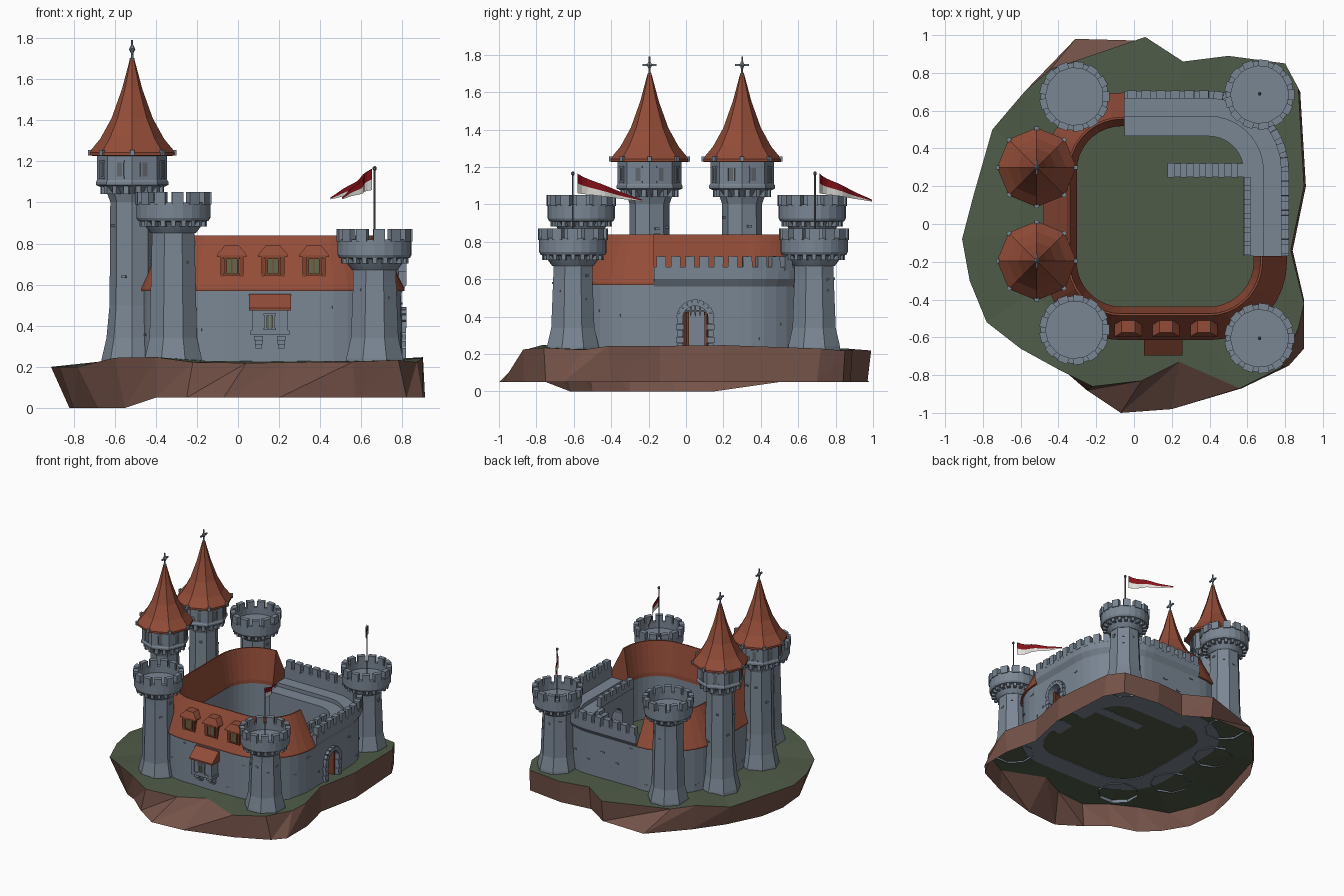
import bpy, bmesh, math, random
from mathutils import Vector, Matrix, Euler

if "Cube" in bpy.data.objects:
    bpy.data.objects.remove(bpy.data.objects["Cube"])
random.seed(4)
pi = math.pi

def mat(name, c):
    m = bpy.data.materials.new(name)
    m.diffuse_color = (*c, 1)
    m.use_nodes = True
    m.node_tree.nodes["Principled BSDF"].inputs["Base Color"].default_value = m.diffuse_color
    return m

STONE = mat("blue_grey_stone", (.195, .24, .295))
ROOF = mat("terracotta_tile", (.29, .073, .04))
GRASS = mat("grass_green", (.078, .105, .064))
SOIL = mat("brown_soil", (.175, .085, .065))
WOOD = mat("red_brown_wood", (.2, .055, .025))
GLASS = mat("olive_glass", (.13, .14, .07))
IRON = mat("grey_iron", (.12, .135, .15))
RED = mat("flag_red", (.24, .006, .01))
WHITE = mat("flag_white", (.75, .74, .7))

def finish(bm, name, *mats, recalc=True):
    if recalc:
        bmesh.ops.recalc_face_normals(bm, faces=bm.faces)
    me = bpy.data.meshes.new(name)
    bm.to_mesh(me)
    bm.free()
    for m in mats:
        me.materials.append(m)
    ob = bpy.data.objects.new(name, me)
    bpy.context.collection.objects.link(ob)
    return ob

def box(bm, loc, size, rot=(0, 0, 0), mi=0):
    M = Matrix.Translation(loc) @ Euler(rot).to_matrix().to_4x4() @ Matrix.Diagonal((*size, 1))
    vs = bmesh.ops.create_cube(bm, size=1, matrix=M)["verts"]
    for f in {f for v in vs for f in v.link_faces}:
        f.material_index = mi

def hull(bm, pts, mi=0):
    vs = [bm.verts.new(p) for p in pts]
    for g in bmesh.ops.convex_hull(bm, input=vs)["geom"]:
        if isinstance(g, bmesh.types.BMFace):
            g.material_index = mi

def lathe(bm, prof, n, x, y, turn=0, bottom=True):
    rings = [[bm.verts.new((x + r * math.cos(turn + 2 * pi * i / n), y + r * math.sin(turn + 2 * pi * i / n), z))
              for i in range(n)] for r, z in prof]
    for a, b in zip(rings, rings[1:]):
        for i in range(n):
            bm.faces.new((a[i], a[(i + 1) % n], b[(i + 1) % n], b[i]))
    bm.faces.new(rings[-1])
    if bottom:
        bm.faces.new(rings[0][::-1])

def sweep(path, prof, name, m):
    bm = bmesh.new()
    rings = [[bm.verts.new((*(p + n * d), z)) for d, z in prof] for p, n in path]
    k = len(prof)
    for a, b in zip(rings, rings[1:]):
        for i in range(k):
            bm.faces.new((a[i], a[(i + 1) % k], b[(i + 1) % k], b[i]))
    bm.faces.new(rings[0])
    bm.faces.new(rings[-1][::-1])
    return finish(bm, name, m)

def corner(cx, cy, a0, a1, r=.4, n=9):
    out = []
    for i in range(n + 1):
        a = math.radians(a0 + (a1 - a0) * i / n)
        u = Vector((math.cos(a), math.sin(a)))
        out.append((Vector((cx, cy)) + u * r, -u))
    return out

def walk(path, step, d=0):
    """evenly spaced points and inward normals along a path offset by d"""
    pts = [(p + n * d, n) for p, n in path]
    total = sum((b[0] - a[0]).length for a, b in zip(pts, pts[1:]))
    cnt = max(1, round(total / step))
    targets = [(i + .5) * total / cnt for i in range(cnt)]
    out, s = [], 0
    for a, b in zip(pts, pts[1:]):
        L = (b[0] - a[0]).length
        out += [(a[0].lerp(b[0], (t - s) / L), a[1].lerp(b[1], (t - s) / L).normalized())
                for t in targets if s <= t < s + L]
        s += L
    return out

# Rocky island: open skirt with grass top (top x, top y, bottom x, bottom y)
EDGE = [(-.44, .82, -.31, .98), (.06, .99, .06, .97), (.26, .86, .25, .85), (.5, .89, .5, .88), (.8, .85, .8, .84),
        (.87, .72, .88, .7), (.9, .2, .91, .2), (.83, -.14, .84, -.14), (.9, -.42, .9, -.4), (.87, -.55, .9, -.66),
        (.78, -.76, .82, -.75), (.56, -.87, .57, -.87), (.24, -.73, .2, -.98), (.04, -.83, -.07, -1),
        (-.22, -.86, -.25, -.88), (-.4, -.77, -.4, -.75), (-.6, -.66, -.55, -.62), (-.78, -.52, -.68, -.5),
        (-.87, -.3, -.8, -.3), (-.91, -.08, -.82, -.06), (-.85, .15, -.78, .15), (-.75, .5, -.71, .5), (-.58, .7, -.55, .72)]
bm = bmesh.new()
top = [bm.verts.new((e[0], e[1], .2 if e[0] < -.7 else random.uniform(.215, .25))) for e in EDGE]
low = [bm.verts.new((e[2], e[3], 0 if e[2] < -.5 and -.7 < e[3] < .2 else .05)) for e in EDGE]
mid = [bm.verts.new((e[0] * .7, e[1] * .7, .229)) for e in EDGE]
c = bm.verts.new((0, 0, .228))
for i in range(len(EDGE)):
    j = (i + 1) % len(EDGE)
    for f in ((top[i], top[j], low[j]), (top[i], low[j], low[i])):
        bm.faces.new(f).material_index = 1
    for f in ((top[j], top[i], mid[i], mid[j]), (mid[j], mid[i], c)):
        bm.faces.new(f)
bmesh.ops.recalc_face_normals(bm, faces=bm.faces)
if c.link_faces[0].normal.z < 0:
    bmesh.ops.reverse_faces(bm, faces=bm.faces)
finish(bm, "island", GRASS, SOIL, recalc=False)

# Curtain wall: roofed part and battlement part
V = Vector
GZ = .224
start, end = (V((.795, -.17)), V((-1, 0))), (V((-.05, .68)), V((0, -1)))
roofed = [start] + corner(.395, -.2, 0, -90) + corner(-.065, -.2, -90, -180) + corner(-.065, .28, 180, 90) + [end]
batt = [end] + corner(.395, .28, 90, 0) + [start]
sweep(roofed, [(-.005, GZ), (0, .58), (.155, .58), (.155, GZ)], "roofed_wall", STONE)
sweep(roofed, [(-.015, .57), (-.015, .582), (.115, .84), (.125, .84), (.162, .6), (.162, .57)], "wall_roof", ROOF)
wall = sweep(batt, [(0, GZ), (0, .56), (-.025, .6), (-.025, .665), (.015, .665), (.015, .58), (.11, .58),
                    (.11, .55), (.215, .55), (.215, GZ)], "battlement_wall", STONE)

# Gate opening cut through the right wall
GY, HW, SP = .05, .07, .39
bm = bmesh.new()
arch = [(GY - HW, .15), (GY + HW, .15)] + [(GY + HW * math.cos(i * pi / 8), SP + HW * math.sin(i * pi / 8)) for i in range(9)]
hull(bm, [(x, y, z) for x in (.5, .95) for y, z in arch])
cut = finish(bm, "gate_cutter", STONE)
cut.hide_render = True
mod = wall.modifiers.new("gate", "BOOLEAN")
mod.operation, mod.object, mod.solver = "DIFFERENCE", cut, "EXACT"
bpy.context.view_layer.objects.active = wall
bpy.ops.object.modifier_apply(modifier="gate")
bpy.data.objects.remove(cut)

# Gate stones, open door leaves and portcullis
bm = bmesh.new()
for s in (-1, 1):
    for k in range(5):
        box(bm, (.798, GY + s * (HW + .012), .24 + k * .035), (.04, .03 + .012 * (k % 2), .033))
for k in range(9):
    a = pi * (k + .5) / 9
    box(bm, (.798, GY + .084 * math.cos(a), SP + .084 * math.sin(a)), (.045, .034, .028), (a, 0, 0))
finish(bm, "gate_arch_stones", STONE)
bm = bmesh.new()
box(bm, (.74, GY - .052, .325), (.09, .012, .2), (0, 0, .25))
box(bm, (.74, GY + .06, .325), (.09, .012, .2), (0, 0, -.1))
finish(bm, "gate_doors", WOOD)
bm = bmesh.new()
for k in range(-2, 3):
    y = GY + k * .025
    box(bm, (.76, y, .435), (.008, .008, .045))
    hull(bm, [(.756, y - .004, .413), (.764, y - .004, .413), (.756, y + .004, .413), (.764, y + .004, .413), (.76, y, .4)])
box(bm, (.76, GY, .43), (.009, .13, .008))
finish(bm, "portcullis", IRON)

# Merlons on outer and inner parapets, weathered stones on the walls
bm = bmesh.new()
for p, n in walk(batt, .076, -.005):
    box(bm, (*p, .685), (.042, .05, .075), (random.uniform(-.04, .04), 0, math.atan2(n.y, n.x)))
for k in range(6):
    box(bm, (.6, -.14 + k * .073, .595), (.036, .05, .06))
box(bm, (.6, .04, .565), (.036, .42, .04))
finish(bm, "wall_merlons", STONE)
bm = bmesh.new()
for path in (roofed, batt):
    for p, n in walk(path, .13):
        if abs(p.y - GY) > .15 or p.x < .7:
            box(bm, (*p, random.uniform(.27, .54)), (.012, random.uniform(.015, .035), .012), (0, 0, math.atan2(n.y, n.x)))
finish(bm, "wall_stones", STONE)

# Courtyard stairs
bm = bmesh.new()
for k in range(12):
    h = .027 * (k + 1)
    box(bm, (.195 + k * .0335, .285, GZ + h / 2), (.034, .075 - .004 * (k % 2), h))
finish(bm, "courtyard_stairs", STONE)

def shaft_stones(bm, x, y, turn, z0, z1):
    for k in range(10):
        a = turn + k * pi / 4
        box(bm, (x + .104 * math.cos(a), y + .104 * math.sin(a), random.uniform(z0, z1)),
            (.014, random.uniform(.015, .03), .012), (0, 0, a))

# Four round-topped battlement towers
for label, x, y, t in (("front_left", -.315, -.56, 1.05), ("back_left", -.315, .675, 1.05),
                       ("front_right", .665, -.605, .87), ("back_right", .665, .685, .87)):
    bm = bmesh.new()
    lathe(bm, [(.152, .215), (.15, .24), (.125, .34), (.113, t - .25), (.113, t - .15)], 8, x, y, pi / 8, False)
    lathe(bm, [(.11, t - .2), (.125, t - .18), (.15, t - .145), (.172, t - .14), (.18, t - .125), (.18, t - .05),
               (.152, t - .05), (.152, t - .1)], 24, x, y)
    for k in range(20):
        a = k * pi / 10
        cx, cy = math.cos(a), math.sin(a)
        box(bm, (x + .145 * cx, y + .145 * cy, t - .15), (.04, .022, .035), (0, 0, a))
    for k in range(13):
        a = k * 2 * pi / 13
        box(bm, (x + .167 * math.cos(a), y + .167 * math.sin(a), t - .03), (.036, .055, .06), (0, 0, a))
    shaft_stones(bm, x, y, 0, .36, t - .24)
    finish(bm, label + "_tower", STONE)

# Two tall towers with pointed roofs
for label, x, y in (("front", -.515, -.195), ("back", -.515, .3)):
    bm = bmesh.new()
    lathe(bm, [(.15, .215), (.148, .24), (.125, .34), (.11, .5), (.106, 1.06)], 8, x, y, 0, False)
    lathe(bm, [(.106, 1.0), (.12, 1.04), (.155, 1.075), (.176, 1.085), (.176, 1.1), (.17, 1.11), (.17, 1.23)], 8, x, y)
    for k in range(16):
        a = (k + .5) * pi / 8
        box(bm, (x + .135 * math.cos(a), y + .135 * math.sin(a), 1.06), (.04, .025, .04), (0, 0, a))
    for k in range(8):
        a = k * pi / 4
        box(bm, (x + .2 * math.cos(a), y + .2 * math.sin(a), 1.242), (.032, .022, .028), (0, 0, a))
        a += pi / 8
        u = V((math.cos(a), math.sin(a)))
        for du, dt, z, w, h, mi in ((.153, 0, 1.16, .028, .07, 1), (.155, -.018, 1.16, .009, .085, 0),
                                    (.155, .018, 1.16, .009, .085, 0), (.156, 0, 1.2, .05, .01, 0), (.156, 0, 1.12, .05, .01, 0)):
            box(bm, (x + u.x * du - u.y * dt, y + u.y * du + u.x * dt, z), (.014, w, h), (0, 0, a), mi)
    shaft_stones(bm, x, y, pi / 8, .36, .95)
    finish(bm, label + "_spire_tower", STONE, IRON)
    bm = bmesh.new()
    lathe(bm, [(.165, 1.225), (.21, 1.228), (.21, 1.243), (.155, 1.31), (.1, 1.41), (.05, 1.55), (.01, 1.7)], 8, x, y)
    finish(bm, label + "_spire_roof", ROOF)
    bm = bmesh.new()
    lathe(bm, [(.012, 1.68), (.012, 1.7), (.006, 1.705), (.005, 1.79)], 6, x, y)
    box(bm, (x, y, 1.745), (.01, .075, .012))
    lathe(bm, [(.006, 1.725), (.016, 1.745), (.006, 1.765)], 6, x, y)
    finish(bm, label + "_spire_cross", STONE)

# Dormer windows on the front roof
def window(bm, x, y, z, w, h):
    box(bm, (x, y, z), (w, .008, h), mi=2)
    for s in (-1, 1):
        box(bm, (x + s * w / 2, y - .005, z), (.012, .014, h + .012), mi=1)
        box(bm, (x, y - .005, z + s * h / 2), (w + .02, .014, .01), mi=1)
    box(bm, (x, y - .004, z), (.006, .01, h), mi=1)

bm = bmesh.new()
for x in (-.03, .17, .37):
    box(bm, (x, -.54, .695), (.1, .085, .11))
    window(bm, x, -.584, .69, .06, .08)
    for s in (-1, 1):
        box(bm, (x + s * .048, -.58, .69), (.016, .016, .105), mi=1)
    hull(bm, [(x + a, b, z) for a, b, z in ((-.072, -.595, .735), (.072, -.595, .735), (-.072, -.595, .745), (.072, -.595, .745),
              (-.072, -.53, .74), (.072, -.53, .74), (-.035, -.575, .79), (.035, -.575, .79), (-.035, -.505, .79), (.035, -.505, .79))])
finish(bm, "dormers", ROOF, WOOD, GLASS)

# Bay window on the front wall
bm = bmesh.new()
X = .155
box(bm, (X, -.635, .42), (.17, .09, .12))
box(bm, (X, -.635, .365), (.19, .1, .022))
window(bm, X, -.681, .42, .04, .07)
for s in (-1, 1):
    box(bm, (X + s * .078, -.64, .42), (.02, .09, .12))
    for k, (d, z) in enumerate(((.075, .34), (.055, .32), (.035, .3))):
        box(bm, (X + s * .055, -.595 - d / 2, z), (.042 - k * .005, d, .022))
finish(bm, "bay_window", STONE, STONE, GLASS)
bm = bmesh.new()
hull(bm, [(X + s * .102, y, z) for s in (-1, 1) for y, z in ((-.695, .475), (-.695, .487), (-.6, .475), (-.6, .555), (-.615, .555))])
finish(bm, "bay_roof", ROOF)

# Flag poles and waving two-colour pennants
for label, x, y, tx, ty in (("front", .665, -.605, .505, -.235), ("back", .665, .69, .45, .995)):
    bm = bmesh.new()
    lathe(bm, [(.005, .76), (.005, 1.155), (.01, 1.16), (.01, 1.17), (.003, 1.177)], 6, x, y)
    finish(bm, label + "_flag_pole", IRON)
    bm = bmesh.new()
    p0 = V((x - .012, y + .025))
    d = V((tx, ty)) - p0
    side = V((-d.y, d.x)).normalized()
    rows = []
    for i in range(13):
        t = i / 12
        p = p0 + d * t + side * .016 * math.sin(t * 11) * (1 - t)
        hi, lo = 1.165 - .14 * t ** .9, 1.06 - .045 * t
        rows.append([bm.verts.new((*p, z)) for z in (hi, hi * (.5 - .1 * t) + lo * (.5 + .1 * t), lo)])
    for a, b in zip(rows, rows[1:]):
        for k in (0, 1):
            bm.faces.new((a[k], a[k + 1], b[k + 1], b[k])).material_index = k
    finish(bm, label + "_flag", RED, WHITE)
